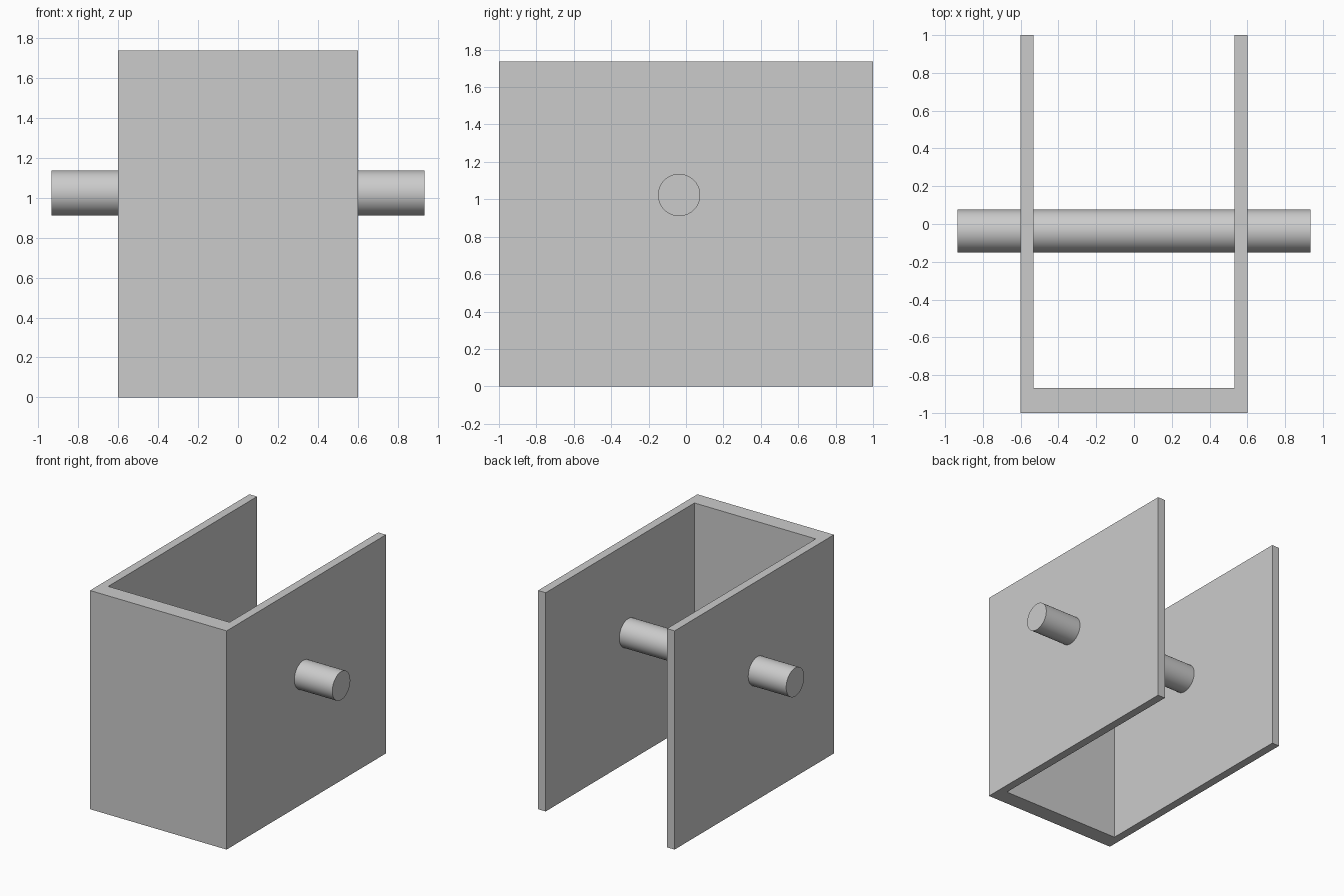
import bpy
import bmesh
import math

default = bpy.data.objects.get("Cube")
if default:
    bpy.data.objects.remove(default, do_unlink=True)

# Single grey finish
GREY = (0.6, 0.6, 0.6, 1)
grey = bpy.data.materials.new("plain grey")
grey.use_nodes = True
grey.diffuse_color = GREY
grey.node_tree.nodes["Principled BSDF"].inputs["Base Color"].default_value = GREY

# Main dimensions
HALF_WIDTH, HALF_DEPTH, HEIGHT = 0.6, 1.0, 1.737
SIDE_WALL, FRONT_WALL = 0.067, 0.133
ROD_RADIUS, ROD_LENGTH = 0.113, 1.867
ROD_CENTRE = (0, -0.037, 1.023)


def extrude_profile(name, outline, height):
    """Raise a closed xy outline from the ground into a solid."""
    bm = bmesh.new()
    base = bm.faces.new([bm.verts.new((x, y, 0)) for x, y in outline])
    raised = bmesh.ops.extrude_face_region(bm, geom=[base], use_keep_orig=True)
    top = [v for v in raised["geom"] if isinstance(v, bmesh.types.BMVert)]
    bmesh.ops.translate(bm, verts=top, vec=(0, 0, height))
    bmesh.ops.recalc_face_normals(bm, faces=bm.faces)
    mesh = bpy.data.meshes.new(name)
    bm.to_mesh(mesh)
    bm.free()
    obj = bpy.data.objects.new(name, mesh)
    bpy.context.collection.objects.link(obj)
    obj.data.materials.append(grey)
    return obj


# U-shaped bracket: front wall and two side walls, open at the back
inner = HALF_WIDTH - SIDE_WALL
left_half = [(inner, -HALF_DEPTH + FRONT_WALL), (inner, HALF_DEPTH),
             (HALF_WIDTH, HALF_DEPTH), (HALF_WIDTH, -HALF_DEPTH)]
right_half = [(-x, y) for x, y in reversed(left_half)]
extrude_profile("bracket", left_half + right_half, HEIGHT)

# Cross rod through both side walls
bpy.ops.mesh.primitive_cylinder_add(vertices=64, radius=ROD_RADIUS, depth=ROD_LENGTH,
                                    location=ROD_CENTRE, rotation=(0, math.pi / 2, 0))
rod = bpy.context.object
rod.name = "cross_rod"
rod.data.materials.append(grey)
bpy.ops.object.shade_smooth_by_angle(angle=math.radians(30))
